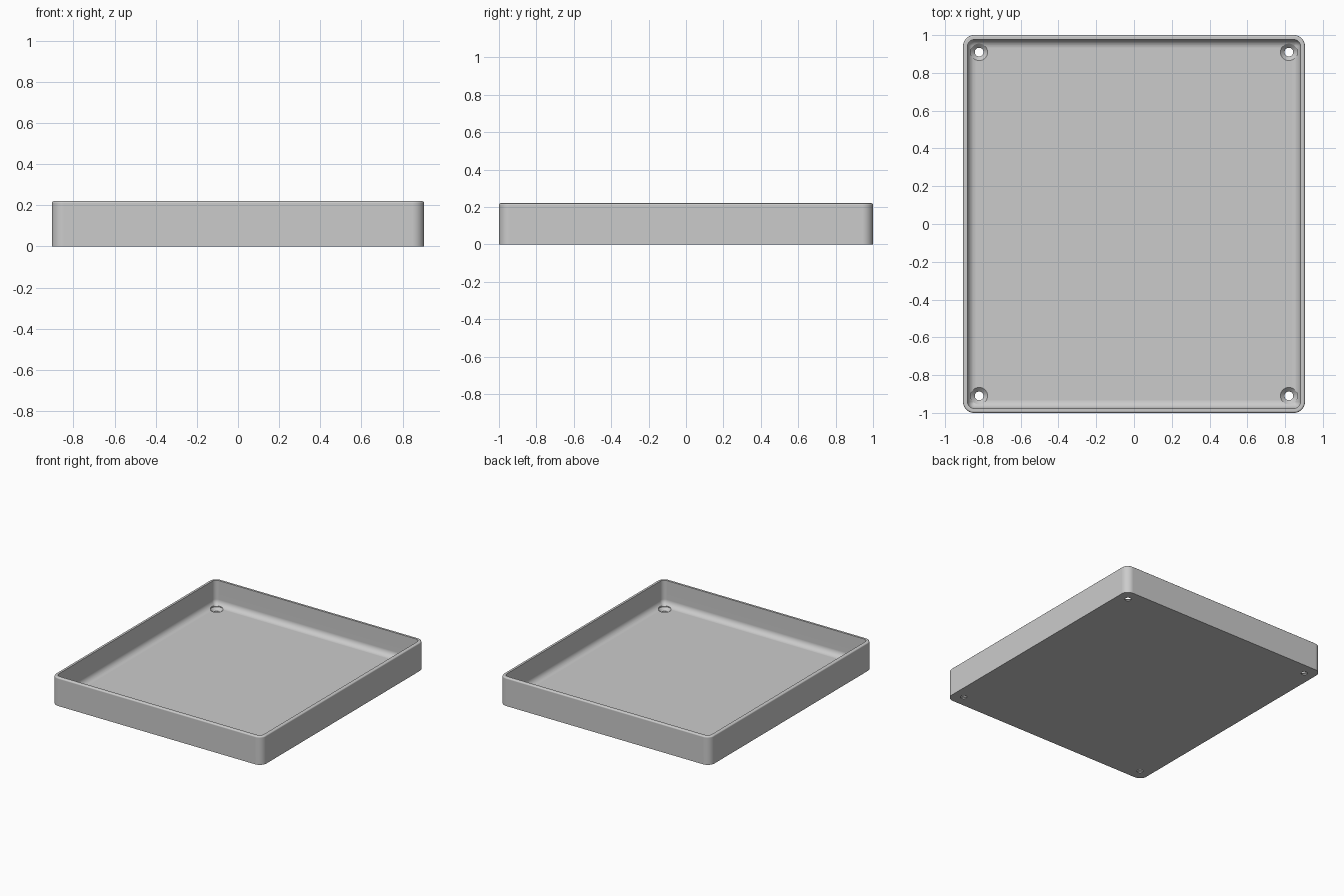
import bpy
import bmesh
from math import cos, sin, pi

cube = bpy.data.objects.get("Cube")
if cube:
    bpy.data.objects.remove(cube, do_unlink=True)

HALF_X, HALF_Y, HEIGHT = 0.905, 1.0, 0.22
CORNER, WALL, FLOOR = 0.058, 0.024, 0.028
FILLET, RIM = 0.045, 0.01
STEPS = 8

grey = bpy.data.materials.new("light grey")
grey.use_nodes = True
colour = (0.6, 0.6, 0.6, 1)
grey.diffuse_color = colour
grey.node_tree.nodes["Principled BSDF"].inputs["Base Color"].default_value = colour


def rounded_ring(bm, hx, hy, radius, z, centre=(0, 0)):
    """Closed ring of vertices around a rounded rectangle."""
    ring = []
    for quarter, (sx, sy) in enumerate([(1, 1), (-1, 1), (-1, -1), (1, -1)]):
        for i in range(STEPS + 1):
            a = (quarter + i / STEPS) * pi / 2
            x = centre[0] + sx * (hx - radius) + radius * cos(a)
            y = centre[1] + sy * (hy - radius) + radius * sin(a)
            ring.append(bm.verts.new((x, y, z)))
    return ring


def loft(bm, rings):
    """Skin consecutive rings and cap both ends."""
    for low, high in zip(rings, rings[1:]):
        for i in range(len(low)):
            j = (i + 1) % len(low)
            bm.faces.new((low[i], low[j], high[j], high[i]))
    bm.faces.new(rings[0][::-1])
    bm.faces.new(rings[-1])


def make_object(name, bm):
    bmesh.ops.remove_doubles(bm, verts=bm.verts, dist=1e-5)
    bmesh.ops.recalc_face_normals(bm, faces=bm.faces)
    mesh = bpy.data.meshes.new(name)
    bm.to_mesh(mesh)
    bm.free()
    mesh.materials.append(grey)
    obj = bpy.data.objects.new(name, mesh)
    bpy.context.collection.objects.link(obj)
    return obj


# Tray section as (inset from the outside, height), outer base to inner floor
quarter_turn = [i / STEPS * pi / 2 for i in range(STEPS + 1)]
section = [(0, 0)]
section += [(RIM * (1 - cos(a)), HEIGHT - RIM + RIM * sin(a)) for a in quarter_turn]
section += [(WALL, HEIGHT)]
section += [(WALL + FILLET * (1 - cos(a)), FLOOR + FILLET * (1 - sin(a)))
            for a in quarter_turn]

bm = bmesh.new()
loft(bm, [rounded_ring(bm, HALF_X - d, HALF_Y - d, max(CORNER - d, 0.006), z)
          for d, z in section])
tray = make_object("tray", bm)

# Countersunk screw holes in the four corners
hole_section = [(0.023, -0.05), (0.023, 0.006), (0.045, FLOOR), (0.045, 0.12)]
bm = bmesh.new()
for sx in (-1, 1):
    for sy in (-1, 1):
        loft(bm, [rounded_ring(bm, r, r, r, z, (sx * 0.82, sy * 0.91))
                  for r, z in hole_section])
cutter = make_object("screw_hole_cutter", bm)
cutter.hide_render = True
cutter.hide_set(True)

cut = tray.modifiers.new("screw holes", 'BOOLEAN')
cut.operation = 'DIFFERENCE'
cut.solver = 'EXACT'
cut.object = cutter

# Bake the holes, then smooth the curves and keep the edges crisp
bpy.ops.object.select_all(action='DESELECT')
tray.select_set(True)
bpy.context.view_layer.objects.active = tray
bpy.ops.object.modifier_apply(modifier=cut.name)
bpy.data.objects.remove(cutter, do_unlink=True)
bpy.ops.object.shade_smooth_by_angle(angle=pi / 6)
weighted = tray.modifiers.new("even shading", 'WEIGHTED_NORMAL')
weighted.keep_sharp = True
